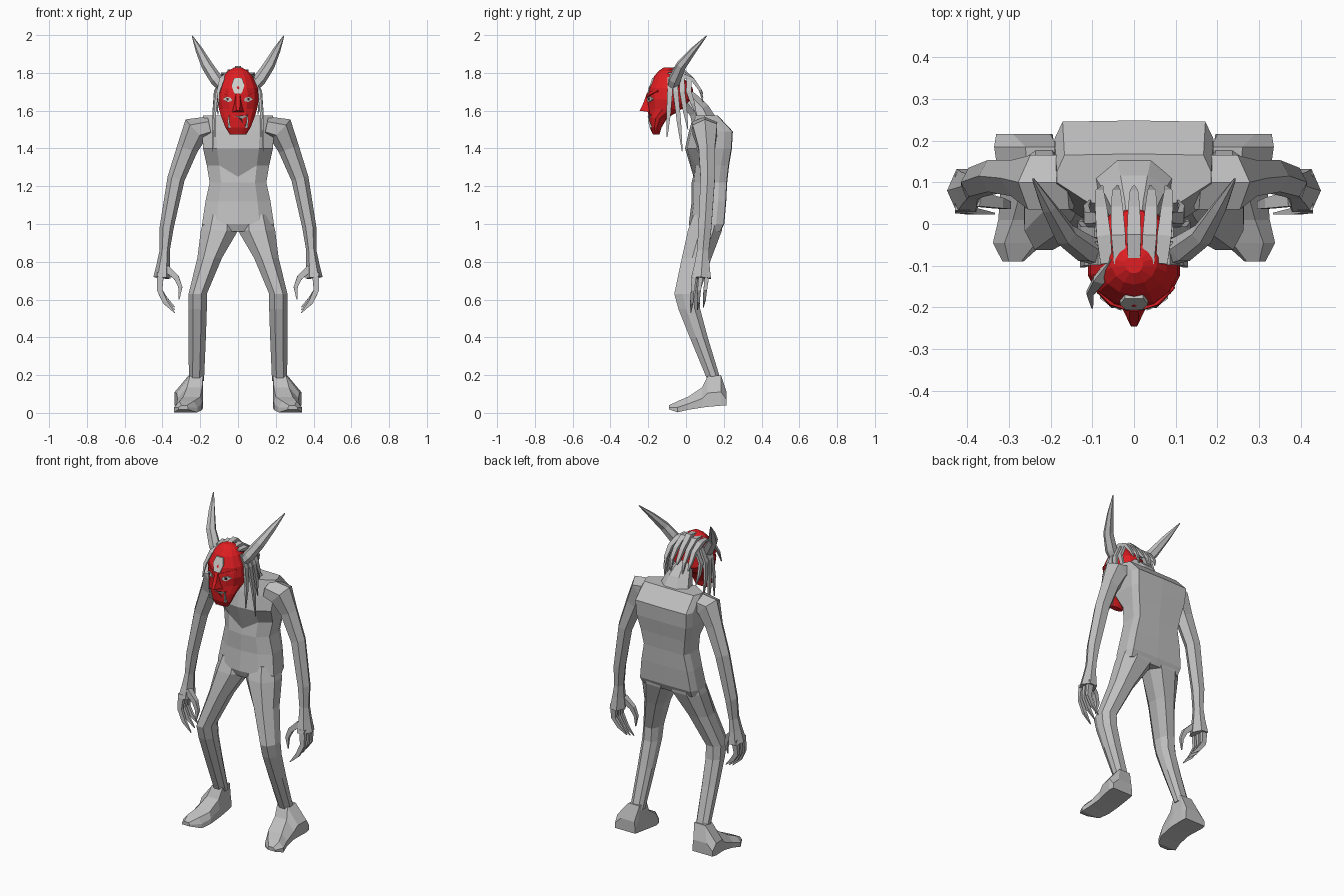
import bpy, bmesh, math
from mathutils import Vector


def material(name, col):
    m = bpy.data.materials.new(name)
    m.diffuse_color = (*col, 1)
    return m


GREY = material("skin grey", (0.52, 0.52, 0.52))
RED = material("mask red", (0.74, 0.013, 0.016))
BONE = material("bone white", (0.62, 0.62, 0.60))
DARK = material("mouth dark", (0.05, 0.012, 0.012))


def loft(name, rings, mat, mirror=False):
    """Skin a list of equal-length point rings and cap both ends."""
    bm = bmesh.new()
    vs = [[bm.verts.new(p) for p in r] for r in rings]
    n = len(vs[0])
    for a, b in zip(vs, vs[1:]):
        for i in range(n):
            j = (i + 1) % n
            bm.faces.new((a[i], a[j], b[j], b[i]))
    bm.faces.new(vs[0])
    bm.faces.new(vs[-1])
    bmesh.ops.recalc_face_normals(bm, faces=bm.faces)
    me = bpy.data.meshes.new(name)
    bm.to_mesh(me)
    bm.free()
    me.materials.append(mat)
    ob = bpy.data.objects.new(name, me)
    bpy.context.collection.objects.link(ob)
    if mirror:
        ob.modifiers.new("mirror", 'MIRROR')
    return ob


def tube(name, path, mat, n=6, mirror=False, ref=(0, 1, 0)):
    """Path of (x, y, z, radius along ref, radius across)."""
    c = [Vector(p[:3]) for p in path]
    rings = []
    for i, p in enumerate(path):
        t = (c[min(i + 1, len(c) - 1)] - c[max(i - 1, 0)]).normalized()
        u = Vector(ref)
        u = (u - u.dot(t) * t).normalized()
        v = t.cross(u)
        rings.append([c[i] + u * p[3] * math.cos(a) + v * p[4] * math.sin(a)
                      for a in (math.tau * (k + 0.5) / n for k in range(n))])
    return loft(name, rings, mat, mirror)


# Torso: z, half width, front y, back y, front centre drop
def torso_ring(z, w, f, b, drop=0.0):
    half = [(0, f, z - drop), (w * .6, f + .012, z), (w, f + .06, z),
            (w, b - .04, z), (w * .9, b, z)]
    return half + [(0, b + .003, z)] + [(-x, y, q) for x, y, q in reversed(half[1:])]


loft("torso", [torso_ring(*r) for r in (
    (.96, .185, .03, .18), (1.0, .19, .015, .2), (1.12, .172, .03, .21),
    (1.22, .15, .03, .215), (1.31, .165, .04, .225, .06),
    (1.40, .185, -.005, .24), (1.49, .19, .015, .245), (1.575, .185, .04, .165))], GREY)

# Neck leaning forward
tube("neck", [(0, .10, 1.53, .11, .075), (0, .07, 1.60, .085, .06),
              (0, .02, 1.655, .055, .05), (0, -.05, 1.70, .05, .05)], GREY, 8, ref=(1, 0, 0))

# Arms
tube("arm", [(.15, .10, 1.515, .075, .055), (.225, .10, 1.50, .075, .075),
             (.268, .11, 1.40, .05, .056), (.328, .115, 1.24, .044, .046),
             (.378, .10, .98, .04, .037), (.388, .09, .86, .036, .027),
             (.395, .085, .79, .045, .035), (.402, .08, .715, .06, .046)],
     GREY, 6, True)
for k, y in enumerate((.045, .08, .112)):
    tube(f"finger_{k}", [(.41, y, .74, .018, .026), (.415, y - .01, .65, .013, .02),
                         (.385, y - .015, .585 + .01 * k, .011, .017),
                         (.335, y - .02, .53 + .015 * k, .003, .003)], GREY, 4, True)
tube("thumb", [(.38, .06, .765, .025, .025), (.325, .05, .715, .018, .02),
               (.305, .045, .665, .013, .015), (.312, .04, .60, .003, .003)], GREY, 4, True)


# Legs: z, inner x, outer x, front y, back y
def leg_ring(z, x0, x1, y0, y1):
    dx, dy = x1 - x0, y1 - y0
    return [(x0 + dx * u, y0 + dy * v, z) for u, v in (
        (.3, 0), (.75, 0), (1, .35), (1, .75), (.7, 1), (.2, 1), (0, .7), (0, .3))]


loft("leg", [leg_ring(*r) for r in (
    (1.05, .0, .175, .04, .20), (.965, .0, .197, .01, .19), (.82, .085, .215, -.022, .135),
    (.63, .165, .262, -.062, .07), (.55, .165, .263, -.04, .075), (.40, .17, .262, .02, .115),
    (.17, .18, .26, .115, .185))], GREY, True)


# Feet: y, bottom x range, top x range, bottom z, top z
def foot_ring(y, a, b, c, d, z0, z1):
    m = z0 + (z1 - z0) * .45
    return [(a, y, z0), (b, y, z0), (b, y, m), (d, y, z1), (c, y, z1), (a, y, m)]


loft("foot", [foot_ring(*r) for r in (
    (.215, .195, .33, .20, .29, .04, .11), (.185, .19, .335, .185, .26, .038, .20),
    (.115, .185, .325, .185, .255, .032, .195), (.085, .185, .32, .19, .27, .028, .135),
    (.01, .19, .325, .20, .29, .016, .085), (-.045, .215, .338, .235, .31, .003, .062),
    (-.09, .265, .315, .27, .30, .018, .04))], GREY, True)

# Mask: z, half width, front y, back y
MASK = [(1.475, .045, -.175, -.14), (1.51, .068, -.192, -.13), (1.56, .088, -.198, -.10),
        (1.61, .104, -.203, -.02), (1.66, .113, -.206, .045), (1.72, .107, -.198, .035),
        (1.78, .08, -.170, -.02), (1.81, .055, -.145, -.04), (1.828, .022, -.118, -.075)]


def mask_ring(z, w, f, b):
    c, r = -.10 if f < -.15 else (f + b) / 2, 0
    out = []
    for k in range(14):
        a = math.tau * k / 14
        r = (c - f) if math.cos(a) > 0 else (b - c)
        out.append((w * math.sin(a), c - abs(r) * math.cos(a) if b > c else
                    (f + b) / 2 - (b - f) / 2 * math.cos(a), z))
    return out


loft("mask", [mask_ring(*r) for r in MASK], RED)


def mask_y(x, z):
    """Front surface of the mask."""
    for p, q in zip(MASK, MASK[1:]):
        if p[0] <= z <= q[0]:
            t = (z - p[0]) / (q[0] - p[0])
            w, f = (p[i] + (q[i] - p[i]) * t for i in (1, 2))
            c = min(-.10, f + .03)
            if f < -.19:
                c = -.10
            return c - (c - f) * math.sqrt(max(0, 1 - (x / w) ** 2))
    return -.15


def plate(name, pts, mat, lift=.004, mirror=False):
    back = [(x, mask_y(x, z) + .003, z) for x, z in pts]
    front = [(x, mask_y(x, z) - lift, z) for x, z in pts]
    return loft(name, [back, front], mat, mirror)


# Painted and applied face details
plate("forehead_gem", [(-.02, 1.69), (.02, 1.69), (.034, 1.735), (.022, 1.772),
                       (-.022, 1.772), (-.034, 1.735)], BONE, .006)
plate("eye", [(.03, 1.652), (.055, 1.645), (.082, 1.662), (.06, 1.674), (.038, 1.668)],
      BONE, .006, True)
plate("pupil", [(.05, 1.655), (.06, 1.655), (.06, 1.667), (.05, 1.667)], DARK, .0068, True)
plate("mouth", [(-.045, 1.505), (.045, 1.505), (.062, 1.55), (.05, 1.582),
                (0, 1.572), (-.05, 1.582), (-.062, 1.55)], DARK, .003)
plate("upper_teeth", [(-.046, 1.548), (.046, 1.548), (.046, 1.576), (0, 1.568),
                      (-.046, 1.576)], BONE, .006)
plate("lower_teeth", [(-.04, 1.51), (.04, 1.51), (.05, 1.538), (-.05, 1.538)], BONE, .006)
tube("fang", [(.046, -.185, 1.51, .008, .009), (.05, -.197, 1.545, .006, .007),
              (.048, -.198, 1.575, .002, .002)], BONE, 4, True)

# Nose and brow ridges
loft("nose", [[(-.012, -.195, 1.69), (.012, -.195, 1.69), (.01, -.208, 1.69), (-.01, -.208, 1.69)],
              [(-.022, -.195, 1.63), (.022, -.195, 1.63), (.011, -.228, 1.635), (-.011, -.228, 1.635)],
              [(-.034, -.19, 1.592), (.034, -.19, 1.592), (.007, -.246, 1.60), (-.007, -.246, 1.60)]], RED)
tube("brow", [(.012, -.203, 1.675, .008, .010), (.055, -.188, 1.69, .010, .012),
              (.095, -.15, 1.705, .006, .006)], RED, 4, True)

# Horns
tube("horn", [(.07, -.075, 1.715, .03, .028), (.115, -.06, 1.765, .034, .034),
              (.165, -.025, 1.84, .028, .03), (.205, .04, 1.92, .017, .02),
              (.242, .108, 1.995, .003, .003)], GREY, 6, True)

# Hair swept over the crown
for k, (x, tip) in enumerate(((.0, 1.69), (.034, 1.645), (.066, 1.67))):
    tube(f"crown_hair_{k}", [(x, -.095, 1.822 - x * .35, .020, .006), (x * 1.1, -.03, 1.825 - x * .5, .024, .016),
                             (x * 1.2, .035, 1.765, .020, .014), (x * 1.25, .075, 1.71, .014, .010),
                             (x * 1.15, .09, tip, .003, .003)], GREY, 4, k > 0, (1, 0, 0))
# Side locks: root x, root y, tip x, tip y, tip z
for k, (x, y, tx, ty, tz) in enumerate(((.100, -.085, .122, -.10, 1.46), (.106, -.055, .134, -.02, 1.385),
                                        (.108, -.02, .125, .01, 1.50), (.10, .015, .105, .055, 1.58))):
    tube(f"side_lock_{k}", [(x - .02, y, 1.775, .018, .010), (x + .012, y, 1.70, .020, .011),
                            ((x + tx) / 2 + .012, (y + ty) / 2, (1.70 + tz) / 2, .016, .009),
                            (tx, ty, tz, .003, .003)], GREY, 4, True)
# Stray lock falling across one temple
tube("stray_lock", [(-.045, -.085, 1.80, .016, .012), (-.085, -.135, 1.765, .018, .010),
                    (-.105, -.165, 1.70, .012, .008), (-.10, -.20, 1.63, .003, .003)],
     GREY, 4, ref=(1, 0, 0))
